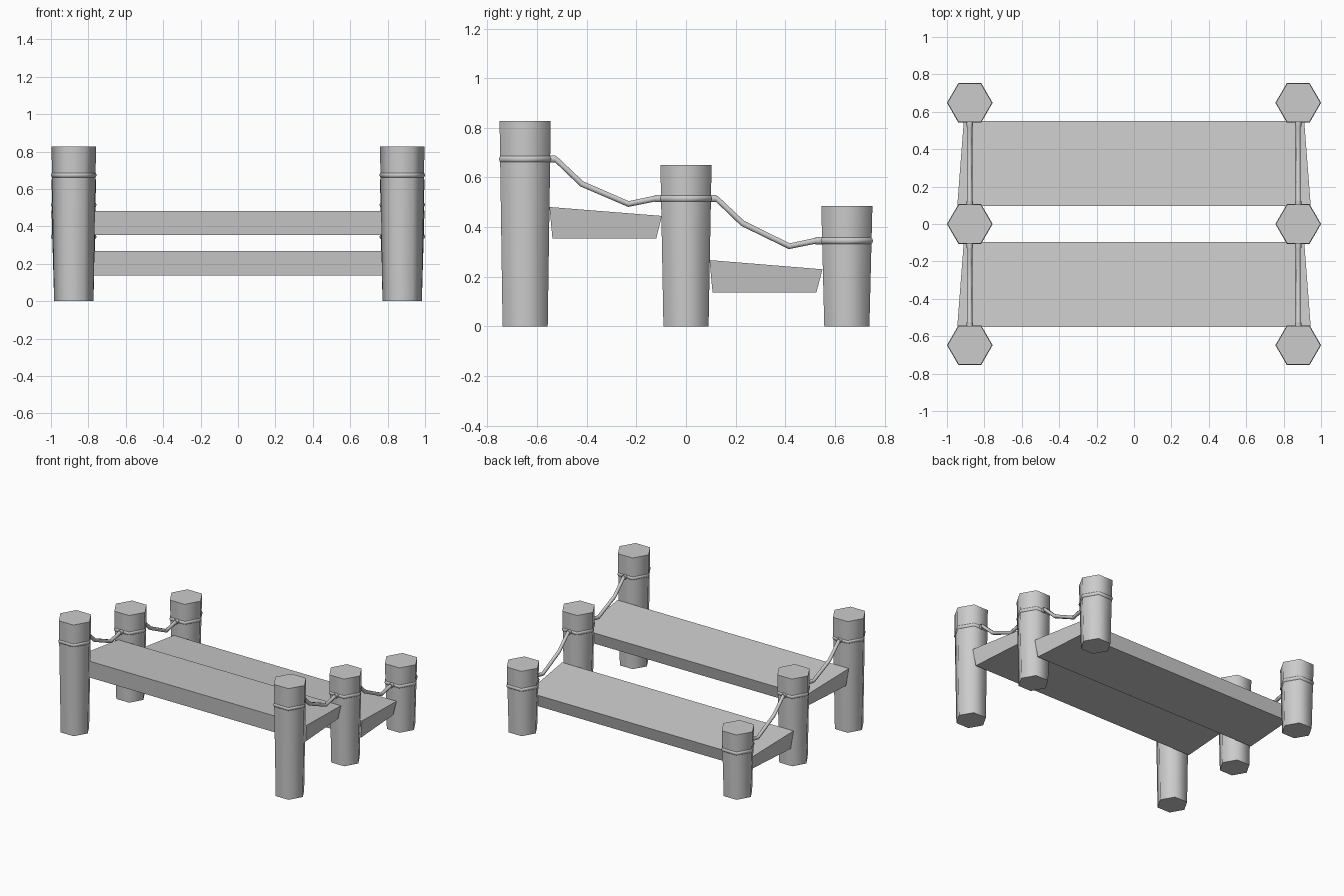
import bpy, bmesh, math

if "Cube" in bpy.data.objects:
    bpy.data.objects.remove(bpy.data.objects["Cube"])

X = 0.878
POSTS = [("front", -0.648, 0.827, 0.674), ("middle", 0.0, 0.65, 0.515), ("back", 0.648, 0.485, 0.345)]


def smooth(obj, angle=65):
    bpy.ops.object.select_all(action='DESELECT')
    obj.select_set(True)
    bpy.context.view_layer.objects.active = obj
    bpy.ops.object.shade_smooth_by_angle(angle=math.radians(angle))


def post(name, x, y, h):
    bpy.ops.mesh.primitive_cone_add(vertices=6, radius1=0.105, radius2=0.119, depth=h,
                                    location=(x, y, h / 2), rotation=(0, 0, math.pi / 2))
    o = bpy.context.object
    o.name = name
    smooth(o)


def band(name, x, y, z):
    bpy.ops.mesh.primitive_torus_add(major_segments=6, minor_segments=8, major_radius=0.106,
                                     minor_radius=0.016, location=(x, y, z))
    o = bpy.context.object
    o.name = name
    smooth(o)


def rope(name, x, pts, radius):
    cu = bpy.data.curves.new(name, 'CURVE')
    cu.dimensions = '3D'
    cu.bevel_depth = radius
    cu.bevel_resolution = 1
    cu.use_fill_caps = True
    s = cu.splines.new('POLY')
    s.points.add(len(pts) - 1)
    for p, (y, z) in zip(s.points, pts):
        p.co = (x, y, z, 1)
    o = bpy.data.objects.new(name, cu)
    bpy.context.collection.objects.link(o)
    bpy.ops.object.select_all(action='DESELECT')
    o.select_set(True)
    bpy.context.view_layer.objects.active = o
    bpy.ops.object.convert(target='MESH')
    smooth(bpy.context.object)


def plank(name, profile):
    # profile corners: (half width, y, z)
    bm = bmesh.new()
    left = [bm.verts.new((-w, y, z)) for w, y, z in profile]
    right = [bm.verts.new((w, y, z)) for w, y, z in profile]
    bm.faces.new(left)
    bm.faces.new(right[::-1])
    for i in range(4):
        j = (i + 1) % 4
        bm.faces.new((left[i], right[i], right[j], left[j]))
    bmesh.ops.recalc_face_normals(bm, faces=bm.faces)
    me = bpy.data.meshes.new(name)
    bm.to_mesh(me)
    bm.free()
    bpy.context.collection.objects.link(bpy.data.objects.new(name, me))


# Two wedge-shaped steps
plank("upper_step", [(0.945, -0.55, 0.481), (0.91, -0.097, 0.445),
                     (0.90, -0.12, 0.354), (0.93, -0.538, 0.354)])
plank("lower_step", [(0.945, 0.095, 0.267), (0.91, 0.55, 0.23),
                     (0.90, 0.525, 0.136), (0.93, 0.107, 0.136)])

for side, sx in (("left", -1), ("right", 1)):
    x = sx * X
    # Posts with rope bands
    for n, y, h, zb in POSTS:
        post(f"{side}_{n}_post", x, y, h)
        band(f"{side}_{n}_band", x, y, zb)
    # Sagging ropes with collars at the posts
    for n, y0, z0, z1 in (("upper", 0.0, 0.674, 0.515), ("lower", 0.648, 0.515, 0.345)):
        rope(f"{side}_{n}_rope", x,
             [(y0 - 0.56, z0), (y0 - 0.525, z0), (y0 - 0.42, z0 - 0.1),
              (y0 - 0.232, z1 - 0.022), (y0 - 0.125, z1), (y0 - 0.09, z1)], 0.0135)
        rope(f"{side}_{n}_collar_front", x, [(y0 - 0.56, z0), (y0 - 0.526, z0)], 0.017)
        rope(f"{side}_{n}_collar_back", x, [(y0 - 0.127, z1), (y0 - 0.09, z1)], 0.017)
